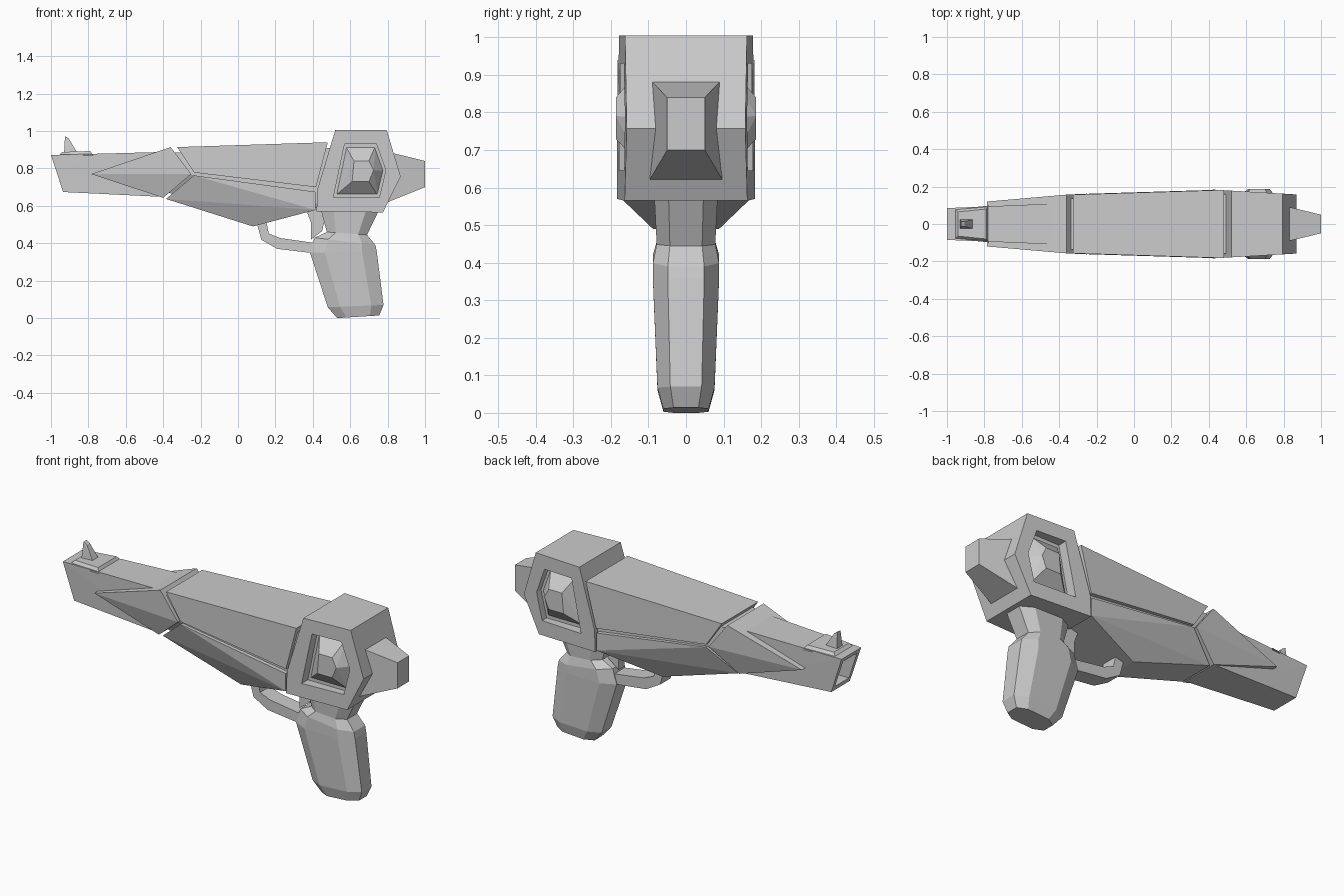
import bpy, bmesh

if "Cube" in bpy.data.objects:
    bpy.data.objects.remove(bpy.data.objects["Cube"])


def finish(name, bm):
    bmesh.ops.recalc_face_normals(bm, faces=bm.faces)
    me = bpy.data.meshes.new(name)
    bm.to_mesh(me)
    bm.free()
    ob = bpy.data.objects.new(name, me)
    bpy.context.collection.objects.link(ob)
    return ob


def hull(name, pts, mirror=True):
    """Convex faceted block from (x, half width, z) points."""
    bm = bmesh.new()
    for x, y, z in pts:
        bm.verts.new((x, y, z))
        if mirror:
            bm.verts.new((x, -y, z))
    res = bmesh.ops.convex_hull(bm, input=bm.verts)
    junk = {g for g in res["geom_interior"] + res["geom_unused"] if isinstance(g, bmesh.types.BMVert)}
    bmesh.ops.delete(bm, geom=list(junk), context='VERTS')
    bmesh.ops.dissolve_limit(bm, angle_limit=0.01, verts=bm.verts, edges=bm.edges)
    return finish(name, bm)


def loft(name, rings):
    """Skin closed rings of equal length and cap both ends."""
    bm = bmesh.new()
    rows = [[bm.verts.new(p) for p in r] for r in rings]
    n = len(rows[0])
    for a, b in zip(rows, rows[1:]):
        for i in range(n):
            j = (i + 1) % n
            bm.faces.new((a[i], a[j], b[j], b[i]))
    bm.faces.new(rows[0])
    bm.faces.new(rows[-1])
    return finish(name, bm)


def cut(ob, cutter):
    m = ob.modifiers.new("cut", 'BOOLEAN')
    m.operation, m.solver, m.object = 'DIFFERENCE', 'EXACT', cutter
    bpy.context.view_layer.objects.active = ob
    bpy.ops.object.modifier_apply(modifier=m.name)
    bpy.data.objects.remove(cutter)


# Receiver: tapered hexagonal block with a window in each side
outline = [(.52, 1.005), (.795, 1.005), (.87, .757), (.775, .565), (.42, .57), (.425, .69)]
receiver = hull("receiver", [(x, .184 - .058 * (x - .42), z) for x, z in outline])
window = [(.57, .93), (.74, .93), (.79, .79), (.755, .645), (.51, .645)]
gem_top = [(.62, .84), (.70, .84), (.725, .79), (.70, .73), (.61, .73)]
for s, side in ((-1, "near"), (1, "far")):
    cut(receiver, hull("cutter", [(x, s * y, z) for x, z in window for y in (.125, .25)], False))
    base = [(.65 + (x - .65) * .95, s * .115, .78 + (z - .78) * .95) for x, z in window]
    hull("side_gem_" + side, base + [(x, s * .187, z) for x, z in gem_top], False)

# Rear knob
hull("rear_knob", [(1, .05, .84), (1, .05, .70), (.78, .102, .894), (.78, .102, .612)])

# Middle body: upper shroud, lower keel and the recessed core showing in the gaps
hull("upper_shroud", [(-.326, .157, .914), (.48, .182, .94), (.417, .182, .70), (-.235, .162, .778)])
hull("lower_keel", [(-.235, .162, .763), (.415, .182, .675), (.415, .18, .578),
                    (.08, .088, .49), (-.385, .10, .637)])
hull("inner_core", [(-.345, .135, .885), (.53, .16, .91), (.47, .16, .60),
                    (.08, .07, .53), (-.37, .08, .67), (-.26, .145, .77)])

# Front barrel with a square bore, and the wedge that joins it to the body
barrel = hull("barrel", [(-1, .085, .872), (-.935, .08, .674), (-.40, .105, .648), (-.40, .11, .888)])
cut(barrel, hull("cutter", [(x, .06, z) for x in (-1.1, -.75) for z in (.70, .848)]))
hull("barrel_wedge", [(-.785, .12, .77), (-.36, .157, .914), (-.25, .162, .77), (-.40, .112, .643)])

# Front sight
hull("sight_base", [(-.96, .08, .868), (-.94, .065, .888), (-.79, .08, .893), (-.775, .098, .87)])
hull("sight_blade", [(-.93, .025, .88), (-.925, .013, .973), (-.905, .013, .96), (-.86, .025, .885)])

# Grip: octagonal sections (front x, back x, front z, back z, half width)
sections = [(.44, .76, .59, .59, .085), (.475, .69, .46, .445, .078), (.41, .735, .43, .39, .088),
            (.385, .742, .35, .355, .088), (.48, .778, .058, .07, .076), (.53, .755, 0, .014, .06)]
rings = []
for x0, x1, z0, z1, w in sections:
    octagon = [(0, -.55), (.22, -1), (.78, -1), (1, -.55), (1, .55), (.78, 1), (.22, 1), (0, .55)]
    rings.append([(x0 + t * (x1 - x0), v * w, z0 + t * (z1 - z0)) for t, v in octagon])
loft("grip", rings)

# Trigger guard: strip swept through outer and inner points
outer = [(.10, .51), (.125, .418), (.21, .37), (.42, .345)]
inner = [(.15, .52), (.165, .452), (.225, .428), (.42, .40)]
loft("trigger_guard", [[(a, -.045, b), (a, .045, b), (c, .045, d), (c, -.045, d)]
                       for (a, b), (c, d) in zip(outer, inner)])

# Trigger
front = [(.36, .59), (.39, .51), (.39, .42)]
back = [(.47, .59), (.46, .51), (.45, .465)]
loft("trigger", [[(a, -.025, b), (a, .025, b), (c, .025, d), (c, -.025, d)]
                 for (a, b), (c, d) in zip(front, back)])
